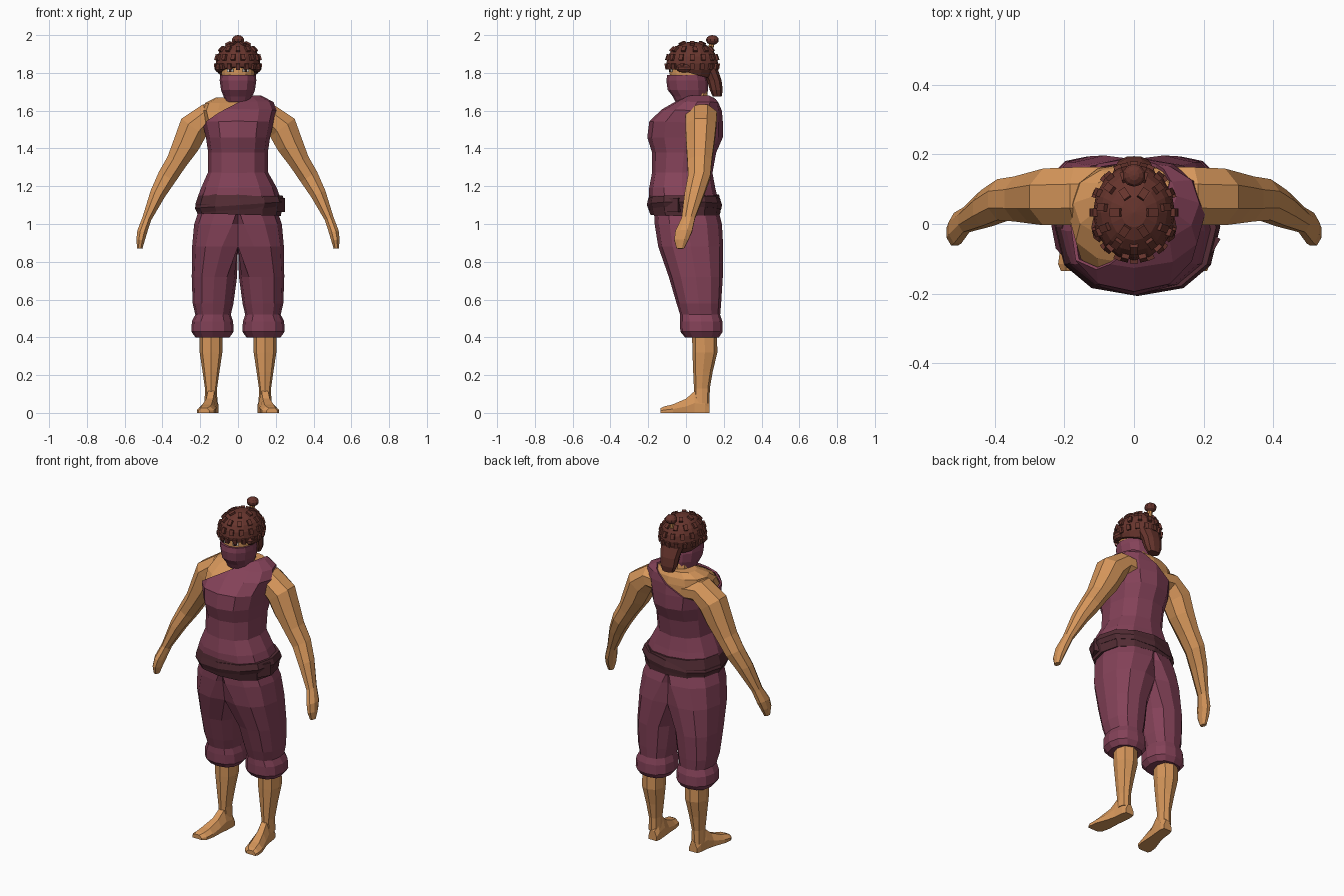
import bpy, bmesh, math
from mathutils import Vector, Matrix

if "Cube" in bpy.data.objects:
    bpy.data.objects.remove(bpy.data.objects["Cube"])

def material(name, color):
    m = bpy.data.materials.new(name)
    m.diffuse_color = (*color, 1)
    m.use_nodes = True
    m.node_tree.nodes["Principled BSDF"].inputs["Base Color"].default_value = m.diffuse_color
    return m

SKIN = material("skin", (0.68, 0.31, 0.105))
CLOTH = material("plum cloth", (0.23, 0.054, 0.098))
BELT = material("dark sash", (0.085, 0.025, 0.034))
HAIR = material("auburn hair", (0.135, 0.035, 0.026))
EYE = material("dark eye", (0.03, 0.012, 0.01))
WHITE = material("eye white", (0.75, 0.7, 0.62))

def finish(name, bm, mat):
    bmesh.ops.recalc_face_normals(bm, faces=bm.faces)
    me = bpy.data.meshes.new(name)
    bm.to_mesh(me)
    bm.free()
    me.materials.append(mat)
    ob = bpy.data.objects.new(name, me)
    bpy.context.collection.objects.link(ob)
    return ob

def bridge(rings, caps=True):
    """Join a list of equal-length point rings into a closed surface."""
    bm = bmesh.new()
    vs = [[bm.verts.new(p) for p in r] for r in rings]
    n = len(rings[0])
    for a, b in zip(vs, vs[1:]):
        for i in range(n):
            j = (i + 1) % n
            bm.faces.new((a[i], a[j], b[j], b[i]))
    if caps:
        bm.faces.new(vs[0])
        bm.faces.new(vs[-1])
    return bm

def oval(z, cx, cy, rx, ry, n=12, p=0.85, inner=None, s=1, tilt=0):
    """Horizontal squarish oval; inner keeps points on one side of the middle."""
    pts = []
    for i in range(n):
        a = 2 * math.pi * i / n
        c, d = math.cos(a), math.sin(a)
        x = cx + rx * math.copysign(abs(c) ** p, c)
        y = cy + ry * math.copysign(abs(d) ** p, d)
        if inner is not None:
            x = max(x, inner)
        pts.append(Vector((s * x, y, z + tilt * x)))
    return pts

def loft(name, rows, mat, caps=True, **kw):
    return finish(name, bridge([oval(*r, **kw) for r in rows], caps), mat)

def limb(name, path, mat, s, n=8):
    """Tube along an x-z path, rows are x, y, z, in-plane radius, depth radius."""
    rings = []
    for i, (x, y, z, a, b) in enumerate(path):
        p, q = path[max(i - 1, 0)], path[min(i + 1, len(path) - 1)]
        t = Vector((q[0] - p[0], 0, q[2] - p[2])).normalized()
        side = Vector((t.z, 0, -t.x))
        ring = []
        for k in range(n):
            g = 2 * math.pi * (k + 0.5) / n
            v = Vector((x, y, z)) + side * a * math.cos(g) * 1.06 + Vector((0, b * 1.06 * math.sin(g), 0))
            v.x *= s
            ring.append(v)
        rings.append(ring)
    return finish(name, bridge(rings), mat)

def ball(name, center, radii, mat, u=14, v=9):
    bm = bmesh.new()
    bmesh.ops.create_uvsphere(bm, u_segments=u, v_segments=v, radius=1,
                              matrix=Matrix.Translation(center) @ Matrix.Diagonal((*radii, 1)))
    return finish(name, bm, mat)

def add_box(bm, center, normal, size):
    rot = Vector(normal).to_track_quat('Z', 'Y').to_matrix().to_4x4()
    bmesh.ops.create_cube(bm, size=1, matrix=Matrix.Translation(center) @ rot @ Matrix.Diagonal((*size, 1)))

# Torso: skin underneath, one-shouldered top over it
torso = [(1.06, 0, -0.005, 0.20, 0.165), (1.15, 0.005, -0.015, 0.205, 0.17),
         (1.19, 0.005, -0.02, 0.19, 0.165), (1.27, 0, -0.02, 0.15, 0.15),
         (1.38, 0, -0.01, 0.148, 0.16), (1.46, 0, -0.005, 0.16, 0.19),
         (1.54, 0, 0, 0.178, 0.185), (1.60, 0, 0.03, 0.195, 0.15),
         (1.64, 0, 0.06, 0.18, 0.11), (1.67, 0, 0.08, 0.12, 0.07)]
loft("torso_skin", [(z, cx, cy, rx * 0.97, ry * 0.97) for z, cx, cy, rx, ry in torso], SKIN)
bm = bridge([oval(*r) for r in torso])
bmesh.ops.bisect_plane(bm, geom=bm.verts[:] + bm.edges[:] + bm.faces[:], plane_co=(-0.17, 0, 1.52),
                       plane_no=Vector((-0.62, 0.15, 1)).normalized(), clear_outer=True)
top = finish("one_shoulder_top", bm, CLOTH)
thick = top.modifiers.new("cloth thickness", 'SOLIDIFY')
thick.thickness = 0.01
thick.offset = 1

# Crossed sash around the hips
loft("sash", [(1.05, 0.005, -0.005, 0.222, 0.185), (1.10, 0.005, -0.008, 0.23, 0.195),
              (1.155, 0.005, -0.01, 0.212, 0.185)], BELT, tilt=-0.03)
loft("sash_wrap", [(1.075, 0.01, -0.006, 0.226, 0.192), (1.10, 0.01, -0.008, 0.238, 0.199),
                   (1.135, 0.01, -0.01, 0.226, 0.19)], BELT, tilt=0.07)
bm = bmesh.new()
add_box(bm, (0.215, -0.07, 1.10), (1, -0.6, 0), (0.08, 0.075, 0.03))
finish("sash_knot", bm, BELT)

# Legs, feet and arms on both sides
trouser = [(1.08, 0, 0, 0.205, 0.17), (1.0, 0.03, 0.012, 0.202, 0.178), (0.88, 0.085, 0.025, 0.158, 0.172),
           (0.72, 0.125, 0.052, 0.12, 0.143), (0.58, 0.132, 0.068, 0.108, 0.118),
           (0.52, 0.132, 0.075, 0.094, 0.106), (0.485, 0.135, 0.08, 0.109, 0.112),
           (0.43, 0.135, 0.082, 0.112, 0.112), (0.40, 0.135, 0.085, 0.09, 0.09)]
shin = [(0.43, 0.143, 0.098, 0.06, 0.066), (0.32, 0.143, 0.1, 0.06, 0.066),
        (0.22, 0.143, 0.09, 0.045, 0.052), (0.13, 0.143, 0.084, 0.032, 0.042), (0.05, 0.143, 0.085, 0.034, 0.04)]
foot = [(0.125, 0.135, 0.026, 0.055), (0.10, 0.137, 0.033, 0.10), (0.045, 0.142, 0.034, 0.115),
        (0.0, 0.15, 0.037, 0.075), (-0.07, 0.164, 0.048, 0.045), (-0.115, 0.172, 0.046, 0.034),
        (-0.135, 0.18, 0.03, 0.025)]
arm = [(0.07, 0.085, 1.56, 0.06, 0.08), (0.165, 0.08, 1.57, 0.068, 0.085), (0.235, 0.078, 1.51, 0.082, 0.083),
       (0.275, 0.075, 1.42, 0.072, 0.075), (0.325, 0.072, 1.33, 0.056, 0.066), (0.375, 0.07, 1.25, 0.052, 0.06),
       (0.425, 0.045, 1.16, 0.042, 0.053), (0.482, 0.012, 1.03, 0.025, 0.036),
       (0.507, -0.012, 0.96, 0.027, 0.045), (0.516, -0.025, 0.915, 0.023, 0.038), (0.52, -0.03, 0.87, 0.014, 0.02)]
for s, side in ((1, "left"), (-1, "right")):
    loft(side + "_trouser_leg", trouser, CLOTH, inner=0.0, s=s)
    loft(side + "_shin", shin, SKIN, n=8, s=s)
    rings = [[Vector((s * (x + w * k), y, z * h)) for k, z in
              ((-1, 0), (1, 0), (1, 0.45), (0.5, 1), (-0.5, 1), (-1, 0.45))] for y, x, w, h in foot]
    finish(side + "_foot", bridge(rings), SKIN)
    limb(side + "_arm", arm, SKIN, s)

# Neck, head and cloth mask
loft("neck", [(1.60, 0, 0.07, 0.09, 0.07), (1.66, 0, 0.055, 0.066, 0.066), (1.74, 0, 0.04, 0.06, 0.065)], SKIN, n=10)
ball("head", (0, 0.012, 1.81), (0.09, 0.1, 0.105), SKIN)
loft("face_mask", [(1.645, 0, 0.03, 0.066, 0.085), (1.675, 0, 0.02, 0.076, 0.09), (1.71, 0, 0.01, 0.09, 0.107),
                   (1.76, 0, 0.006, 0.097, 0.11), (1.79, 0, 0.003, 0.095, 0.102)], CLOTH, n=12, p=0.95)

# Eyes as thin plates
for name, w, h, d, mat in (("eye_whites", 0.034, 0.016, 0.0835, WHITE), ("pupils", 0.015, 0.016, 0.087, EYE)):
    bm = bmesh.new()
    for s in (-1, 1):
        add_box(bm, (s * 0.04, -d + 0.003, 1.812), (s * 0.35, -1, 0), (w, h, 0.008))
    finish(name, bm, mat)

# Hair cap trimmed along a slanted hairline
C, R = Vector((0, 0.033, 1.85)), Vector((0.118, 0.137, 0.116))
bm = bmesh.new()
bmesh.ops.create_uvsphere(bm, u_segments=16, v_segments=10, radius=1,
                          matrix=Matrix.Translation(C) @ Matrix.Diagonal((*R, 1)))
cut = bmesh.ops.bisect_plane(bm, geom=bm.verts[:] + bm.edges[:] + bm.faces[:], plane_co=(0, -0.1, 1.832),
                             plane_no=(0, -0.27, -1), clear_outer=True)
bmesh.ops.holes_fill(bm, edges=[e for e in bm.edges if e.is_boundary])
finish("hair_cap", bm, HAIR)

# Rows of small raised curls over the cap
bm = bmesh.new()
for row, (lat, count) in enumerate(((-8, 16), (16, 14), (40, 11), (64, 6))):
    for i in range(count):
        a = 2 * math.pi * (i + 0.5 * (row % 2)) / count - math.pi / 2
        t = math.radians(lat)
        u = Vector((math.cos(t) * math.cos(a), math.cos(t) * math.sin(a), math.sin(t)))
        p = C + Vector((u.x * R.x, u.y * R.y, u.z * R.z))
        nrm = Vector((u.x / R.x, u.y / R.y, u.z / R.z)).normalized()
        add_box(bm, p, nrm, (0.022, 0.032, 0.018))
finish("hair_curls", bm, HAIR)

# Side tufts, hanging back lock and tied top bun
for s, side in ((1, "left"), (-1, "right")):
    ball(side + "_hair_tuft", (s * 0.1, -0.01, 1.825), (0.024, 0.045, 0.024), HAIR, 8, 5)
loft("back_hair_lock", [(1.82, 0, 0.125, 0.07, 0.045), (1.76, 0, 0.15, 0.058, 0.04),
                        (1.71, 0, 0.16, 0.052, 0.036), (1.675, 0, 0.165, 0.036, 0.025)], HAIR, n=10)
loft("bun_tie", [(1.91, 0, 0.125, 0.016, 0.016), (1.96, 0, 0.138, 0.014, 0.014)], SKIN, n=8)
ball("hair_bun", (0, 0.14, 1.974), (0.034, 0.034, 0.026), HAIR, 10, 7)
